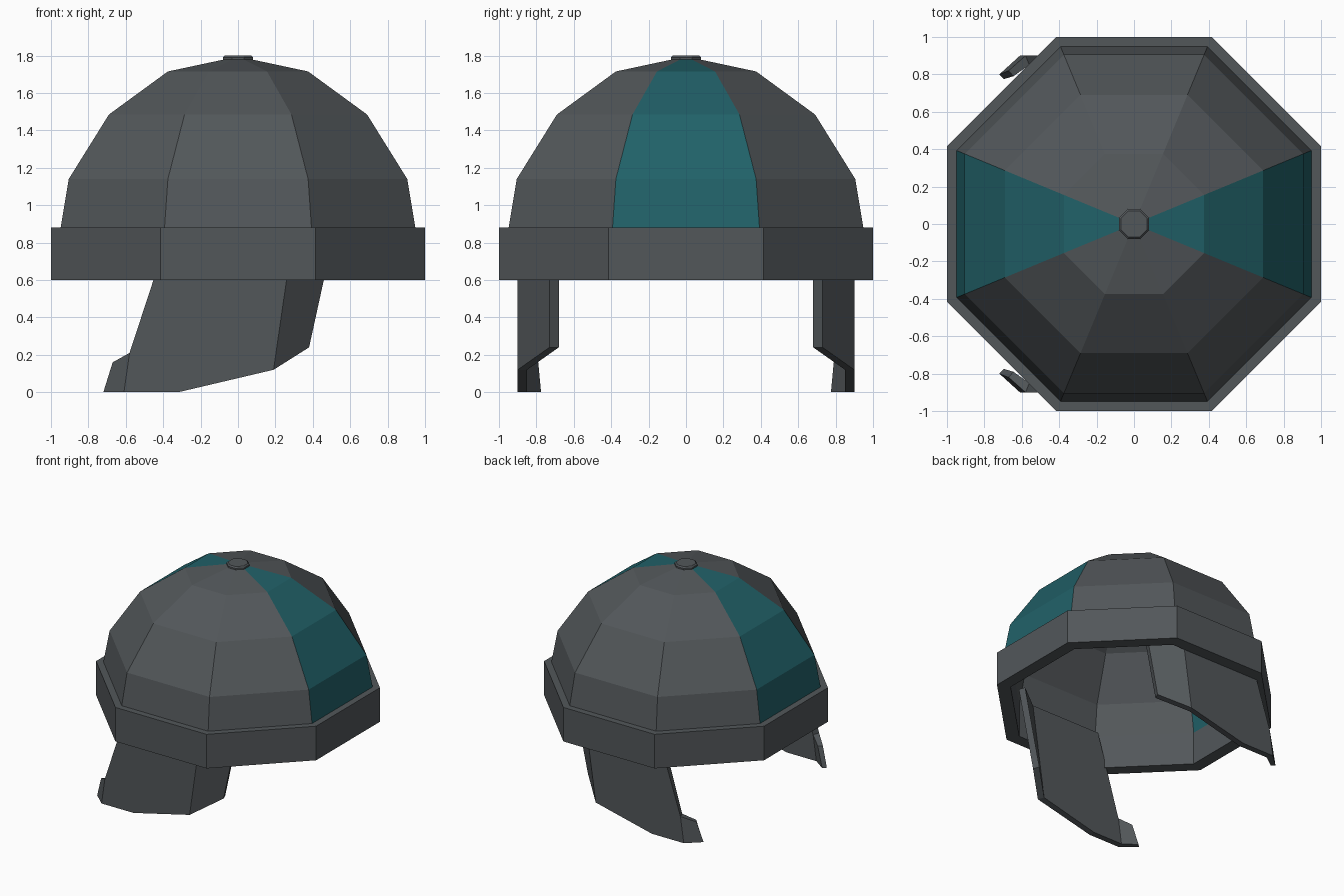
import bpy, bmesh, math

if "Cube" in bpy.data.objects:
    bpy.data.objects.remove(bpy.data.objects["Cube"])


def material(name, rgb):
    m = bpy.data.materials.new(name)
    m.diffuse_color = (*rgb, 1)
    m.use_nodes = True
    m.node_tree.nodes["Principled BSDF"].inputs["Base Color"].default_value = m.diffuse_color
    return m


STEEL = material("dark_steel", (0.085, 0.095, 0.102))
TEAL = material("teal", (0.015, 0.12, 0.14))


def finish(name, bm, teal_sides=False):
    bmesh.ops.remove_doubles(bm, verts=bm.verts, dist=0.0005)
    bmesh.ops.recalc_face_normals(bm, faces=bm.faces)
    if teal_sides:
        for f in bm.faces:
            c = f.calc_center_median()
            f.material_index = int(abs(c.y) < 0.01 and abs(c.x) > 0.05)
    me = bpy.data.meshes.new(name)
    bm.to_mesh(me)
    bm.free()
    me.materials.append(STEEL)
    me.materials.append(TEAL)
    ob = bpy.data.objects.new(name, me)
    bpy.context.collection.objects.link(ob)
    return ob


def octagon_lathe(name, profile, closed=True, teal_sides=False):
    """Turn an (apothem, z) profile around z with eight flat sides."""
    bm = bmesh.new()
    rings = []
    for a, z in profile:
        r = a / math.cos(math.pi / 8)
        if a == 0:
            rings.append([bm.verts.new((0, 0, z))] * 8)
        else:
            angles = [math.pi / 8 + k * math.pi / 4 for k in range(8)]
            rings.append([bm.verts.new((r * math.cos(t), r * math.sin(t), z)) for t in angles])
    pairs = list(zip(rings, rings[1:]))
    if closed:
        pairs.append((rings[-1], rings[0]))
    for lo, hi in pairs:
        for k in range(8):
            j = (k + 1) % 8
            corners = list(dict.fromkeys((lo[k], lo[j], hi[j], hi[k])))
            if len(corners) > 2:
                bm.faces.new(corners)
    return finish(name, bm, teal_sides)


# Thick dome shell with teal side panels
octagon_lathe("dome", [
    (0, 1.795), (0.375, 1.715), (0.69, 1.485), (0.905, 1.14), (0.95, 0.87),
    (0.90, 0.87), (0.857, 1.125), (0.655, 1.45), (0.355, 1.668), (0, 1.745)],
    closed=False, teal_sides=True)

# Brow band
octagon_lathe("band", [(1.0, 0.6), (1.0, 0.88), (0.90, 0.88), (0.90, 0.6)])

# Crown button
octagon_lathe("crown_button", [(0, 1.77), (0.08, 1.77), (0.08, 1.79), (0.07, 1.80), (0, 1.80)],
              closed=False)

# Cheek guards: flat plate with a bent rear wing and a small front flare
# each outline point: x, y, z, then x and y shift to the inner skin
OUTLINE = [
    (-0.36, 0.90, 0.88, 0, -0.05), (-0.58, 0.90, 0.21, 0.02, -0.05),
    (-0.61, 0.90, 0.00, 0.02, -0.05), (-0.32, 0.90, 0.00, 0, -0.05),
    (0.19, 0.90, 0.12, -0.02, -0.05), (0.30, 0.90, 0.88, -0.02, -0.05),
    (0.38, 0.73, 0.24, -0.02, -0.05), (0.52, 0.73, 0.88, -0.02, -0.05),
    (-0.67, 0.82, 0.16, 0.025, -0.03), (-0.72, 0.80, 0.00, 0.025, -0.025)]
PLATES = [(0, 1, 2, 3, 4, 5), (5, 4, 6, 7), (1, 8, 9, 2)]
RIM = [0, 1, 8, 9, 2, 3, 4, 6, 7, 5]

for side, label in ((-1, "front"), (1, "back")):
    bm = bmesh.new()
    outer = [bm.verts.new((x, side * y, z)) for x, y, z, _, _ in OUTLINE]
    inner = [bm.verts.new((x + dx, side * (y + dy), z)) for x, y, z, dx, dy in OUTLINE]
    for plate in PLATES:
        bm.faces.new([outer[i] for i in plate])
        bm.faces.new([inner[i] for i in reversed(plate)])
    for i, j in zip(RIM, RIM[1:] + RIM[:1]):
        bm.faces.new((outer[i], outer[j], inner[j], inner[i]))
    finish(label + "_cheek_guard", bm)
